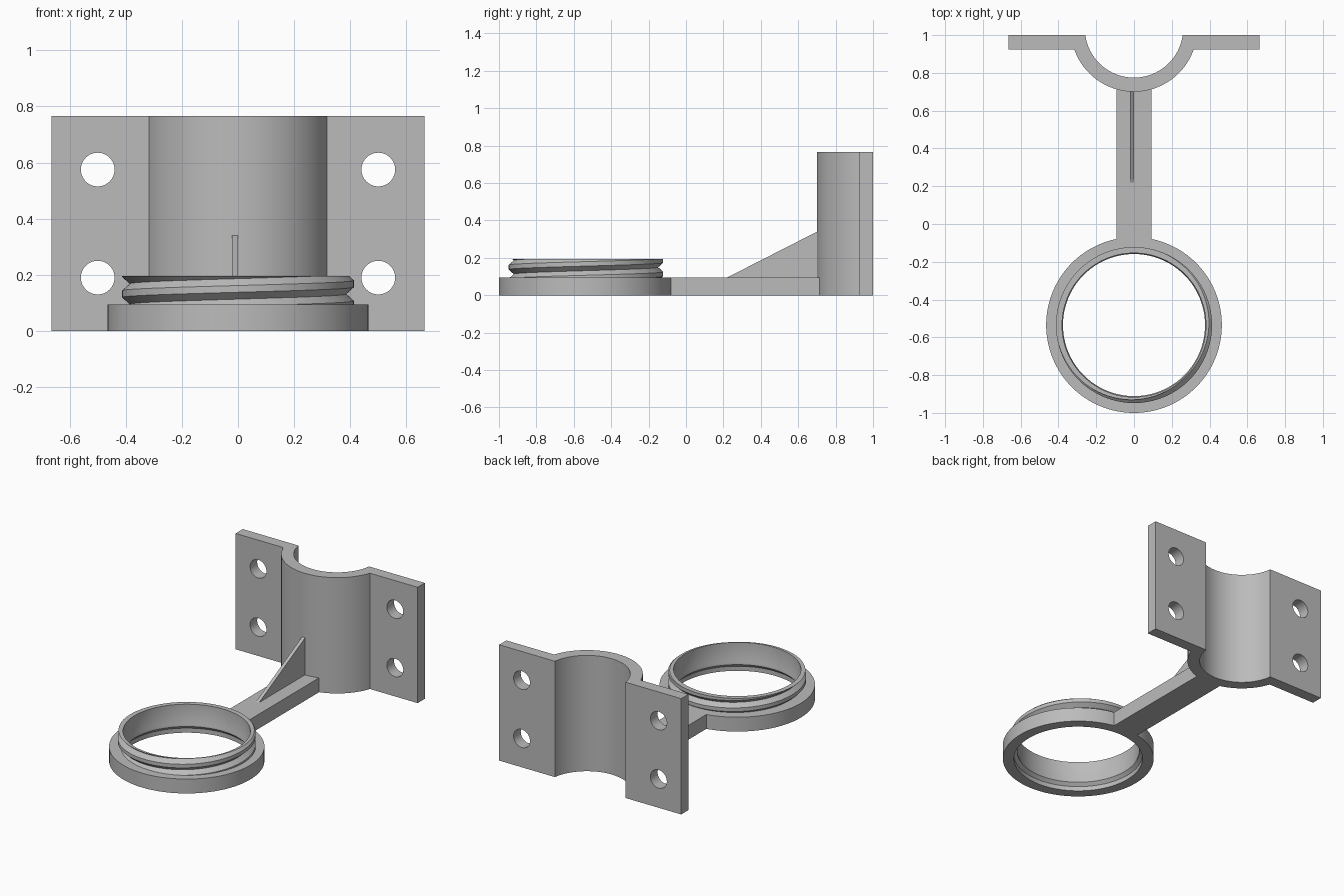
import bpy, bmesh, math
from math import sin, cos, pi

if "Cube" in bpy.data.objects:
    bpy.data.objects.remove(bpy.data.objects["Cube"], do_unlink=True)

grey = bpy.data.materials.new("light grey plastic")
grey.use_nodes = True
GREY = (0.5, 0.5, 0.5, 1)
grey.diffuse_color = GREY
grey.node_tree.nodes["Principled BSDF"].inputs["Base Color"].default_value = GREY


def finish(name, bm, angle=None):
    """Turn a bmesh into a clean, coloured object."""
    bmesh.ops.remove_doubles(bm, verts=bm.verts[:], dist=1e-5)
    bmesh.ops.recalc_face_normals(bm, faces=bm.faces[:])
    mesh = bpy.data.meshes.new(name)
    bm.to_mesh(mesh)
    bm.free()
    mesh.materials.append(grey)
    obj = bpy.data.objects.new(name, mesh)
    bpy.context.collection.objects.link(obj)
    if angle:
        smooth(obj, angle)
    return obj


def smooth(obj, angle):
    bpy.ops.object.select_all(action="DESELECT")
    obj.select_set(True)
    bpy.context.view_layer.objects.active = obj
    bpy.ops.object.shade_smooth_by_angle(angle=math.radians(angle))


def extrude(name, points, direction):
    """Extrude a closed planar outline along a vector."""
    bm = bmesh.new()
    face = bm.faces.new([bm.verts.new(p) for p in points])
    new = bmesh.ops.extrude_face_region(bm, geom=[face])["geom"]
    moved = [v for v in new if isinstance(v, bmesh.types.BMVert)]
    bmesh.ops.translate(bm, verts=moved, vec=direction)
    return finish(name, bm)


# Threaded ring: flat base, helical thread outside, stepped bore inside
RING_Y, BASE_Z, TOP_Z = -0.535, 0.095, 0.195
PITCH, CREST, VALLEY, FLAT = 0.073, 0.413, 0.386, 0.012
SEGMENTS = 128
bore = [(0.381, 0.075), (0.376, 0.062), (0.376, 0.05), (0.396, 0.03), (0.396, 0)]


def thread_radius(z, start):
    d = abs((z - start + PITCH / 2) % PITCH - PITCH / 2)
    t = max(0, d - FLAT) / (PITCH / 2 - FLAT)
    return CREST + (VALLEY - CREST) * t


def ring_section(angle):
    start = BASE_Z + PITCH * angle / (2 * pi)
    section = bore + [(0.465, 0), (0.465, BASE_Z)]
    for turn in range(-2, 3):
        for offset in (-FLAT, FLAT, PITCH / 2):
            z = start + turn * PITCH + offset
            z = min(max(z, BASE_Z), TOP_Z)
            section.append((thread_radius(z, start), z))
    return section + [(0.381, TOP_Z)]


bm = bmesh.new()
columns = []
for i in range(SEGMENTS + 1):
    a = 2 * pi * i / SEGMENTS
    columns.append([bm.verts.new((r * cos(a), RING_Y + r * sin(a), z))
                    for r, z in ring_section(a)])
for left, right in zip(columns, columns[1:]):
    for j in range(len(left)):
        k = (j + 1) % len(left)
        bm.faces.new((left[j], right[j], right[k], left[k]))
finish("threaded_ring", bm, 25)

# Arm joining the ring to the saddle
extrude("arm", [(-0.093, -0.1, 0), (0.093, -0.1, 0), (0.093, 0.73, 0), (-0.093, 0.73, 0)],
        (0, 0, BASE_Z))

# Thin triangular rib on the arm
extrude("support_rib", [(-0.022, 0.22, 0.09), (-0.022, 0.73, 0.09),
                        (-0.022, 0.73, 0.355), (-0.022, 0.22, 0.095)], (0.022, 0, 0))

# Saddle clamp: curved trough with a flange on each side
AXIS_Y, R_OUT, R_IN = 1.035, 0.335, 0.26
FRONT, BACK, HALF, HEIGHT = 0.925, 1.0, 0.665, 0.765


def arc(radius, y, steps=48):
    """Arc below the axis, from -x to +x, ending on the line at y."""
    half = math.acos((AXIS_Y - y) / radius)
    angles = [half * (2 * i / steps - 1) for i in range(steps + 1)]
    return [(radius * sin(a), AXIS_Y - radius * cos(a), 0) for a in angles]


outline = ([(-HALF, FRONT, 0)] + arc(R_OUT, FRONT) + [(HALF, FRONT, 0), (HALF, BACK, 0)]
           + arc(R_IN, BACK)[::-1] + [(-HALF, BACK, 0)])
saddle = extrude("saddle_clamp", outline, (0, 0, HEIGHT))

# Four screw holes through the flanges
for x in (-0.5, 0.5):
    for z in (0.19, 0.575):
        bpy.ops.mesh.primitive_cylinder_add(vertices=48, radius=0.06, depth=0.3,
                                            location=(x, 0.96, z), rotation=(pi / 2, 0, 0))
        cutter = bpy.context.object
        cutter.name = "hole_cutter"
        cutter.hide_render = True
        cutter.data.materials.append(grey)
        cut = saddle.modifiers.new("hole", "BOOLEAN")
        cut.object = cutter
        cut.solver = "EXACT"
        bpy.context.view_layer.objects.active = saddle
        bpy.ops.object.modifier_apply(modifier=cut.name)
        bpy.data.objects.remove(cutter, do_unlink=True)
smooth(saddle, 25)
